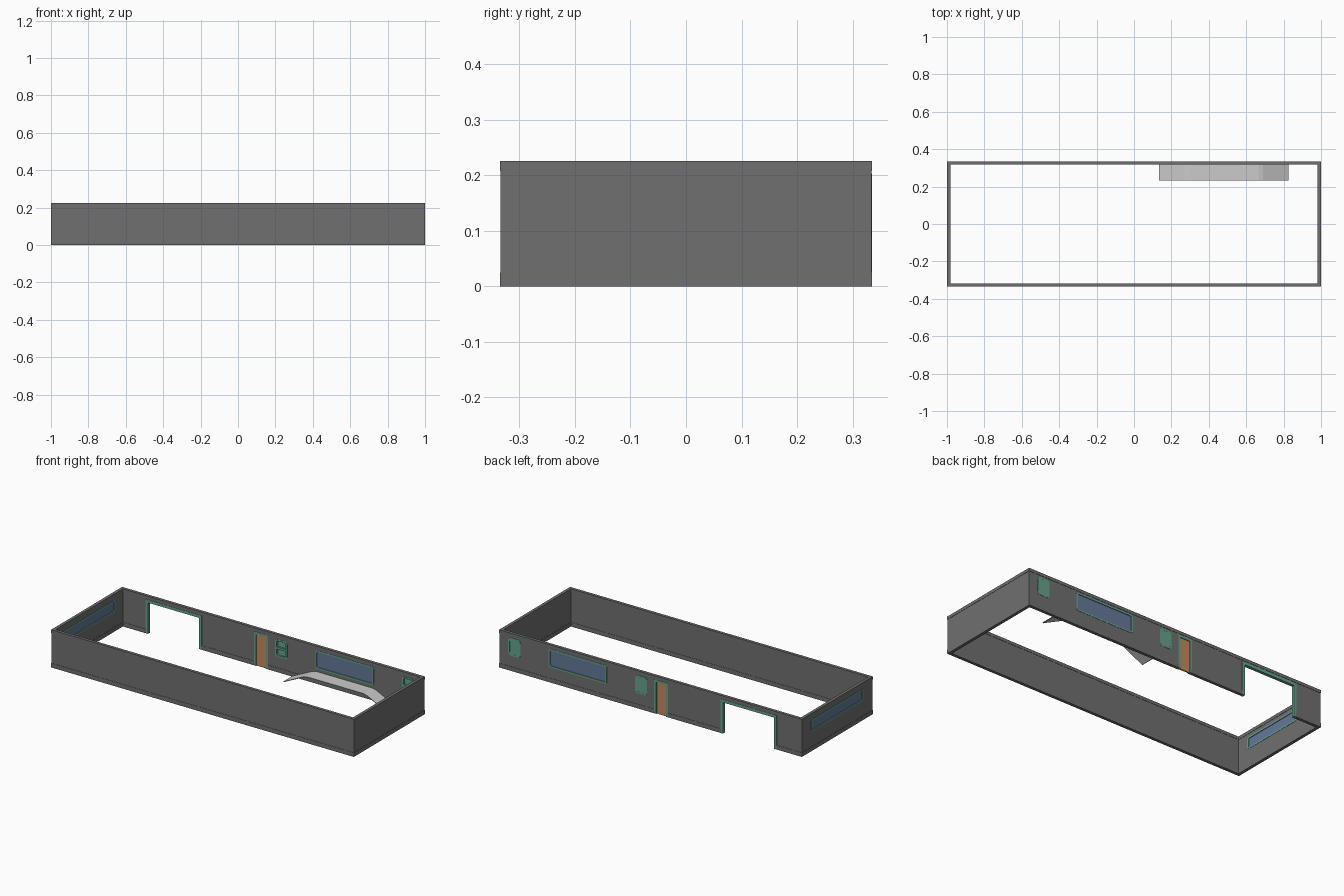
import bpy, bmesh, math

if "Cube" in bpy.data.objects:
    bpy.data.objects.remove(bpy.data.objects["Cube"])

HX, HY, TOP, D = 1.0, 0.335, 0.225, 0.018   # half sizes, height, wall depth


def material(name, rgb):
    m = bpy.data.materials.new(name)
    m.diffuse_color = (*rgb, 1)
    m.use_nodes = True
    m.node_tree.nodes["Principled BSDF"].inputs["Base Color"].default_value = m.diffuse_color
    return m


DARK = material("dark_wall", (0.16, 0.16, 0.16))
GREEN = material("green_trim", (0.13, 0.36, 0.26))
BLUE = material("blue_glass", (0.13, 0.19, 0.32))
ORANGE = material("orange_door", (0.55, 0.25, 0.11))

# Maps (along, up, depth from outer face) to world space
PLACE = {
    "back": lambda u, v, d: (u, HY - d, v),
    "left": lambda u, v, d: (-HX + d, u, v),
    "plan": lambda u, v, d: (u, v, d),
}


def rounded(u0, u1, v0, v1, r=0.0, n=4):
    if r <= 0:
        return [(u0, v0), (u1, v0), (u1, v1), (u0, v1)]
    pts = []
    corners = [(u0 + r, v0 + r), (u1 - r, v0 + r), (u1 - r, v1 - r), (u0 + r, v1 - r)]
    for i, (cu, cv) in enumerate(corners):
        for k in range(n + 1):
            a = math.pi * (1 + i / 2 + k / n / 2)
            pts.append((cu + r * math.cos(a), cv + r * math.sin(a)))
    return pts


def solid(name, side, outer, d0, d1, mat=None, inner=None):
    """Extrude an outline, or the ring between two outlines, through depth."""
    bm = bmesh.new()
    f = PLACE[side]
    loops = [[[bm.verts.new(f(u, v, d)) for u, v in pts] for d in (d0, d1)]
             for pts in ([outer, inner] if inner else [outer])]
    n = len(outer)
    for near, far in loops:
        for i in range(n):
            j = (i + 1) % n
            bm.faces.new((near[i], near[j], far[j], far[i]))
    for k in (0, 1):
        if inner:
            a, b = loops[0][k], loops[1][k]
            for i in range(n):
                j = (i + 1) % n
                bm.faces.new((a[i], a[j], b[j], b[i]))
        else:
            bm.faces.new(loops[0][k])
    bmesh.ops.recalc_face_normals(bm, faces=bm.faces[:])
    me = bpy.data.meshes.new(name)
    bm.to_mesh(me)
    bm.free()
    ob = bpy.data.objects.new(name, me)
    bpy.context.collection.objects.link(ob)
    if mat:
        me.materials.append(mat)
    return ob


def cut(ob, side, outline):
    cutter = solid("cutter", side, outline, -0.02, 0.05)
    cutter.hide_render = True
    mod = ob.modifiers.new("opening", 'BOOLEAN')
    mod.operation, mod.solver, mod.object = 'DIFFERENCE', 'EXACT', cutter
    bpy.context.view_layer.objects.active = ob
    bpy.ops.object.modifier_apply(modifier=mod.name)
    bpy.data.objects.remove(cutter)


def wall_loop(name, inset, thick, z0, z1):
    rect = lambda i: rounded(-HX + i, HX - i, -HY + i, HY - i)
    return solid(name, "plan", rect(inset), z0, z1, DARK, rect(inset + thick))


# Four walls with a top rail and a base rail
walls = wall_loop("walls", 0.0015, D - 0.003, 0.025, 0.207)
base = wall_loop("base_rail", 0, D, 0, 0.025)
wall_loop("top_rail", 0, D, 0.207, TOP)


# Green casing around an opening that reaches the floor
def casing(name, u0, u1, top, w):
    for part in (walls, base):
        cut(part, "back", rounded(u0 + 0.003, u1 - 0.003, -0.05, top - 0.003))
    outline = [(u0, 0), (u0, top), (u1, top), (u1, 0),
               (u1 - w, 0), (u1 - w, top - w), (u0 + w, top - w), (u0 + w, 0)]
    solid(name, "back", outline, 0, D, GREEN)


casing("wide_opening_casing", -0.834, -0.462, 0.203, 0.017)
casing("door_casing", -0.116, -0.024, 0.203, 0.014)
solid("door", "back", rounded(-0.102, -0.038, 0, 0.189), 0.005, 0.013, ORANGE)


# Framed windows
def window(name, side, u0, u1, v0, v1, r, w):
    cut(walls, side, rounded(u0 + 0.003, u1 - 0.003, v0 + 0.003, v1 - 0.003, r))
    inner = (u0 + w, u1 - w, v0 + w, v1 - w)
    solid(name + "_frame", side, rounded(u0, u1, v0, v1, r), 0, D, GREEN,
          rounded(*inner, r * 0.6))
    return inner


for name, side, box in (("long_window", "back", (0.289, 0.674, 0.09, 0.2)),
                        ("end_window", "left", (-0.245, 0.245, 0.115, 0.187))):
    u0, u1, v0, v1 = window(name, side, *box, 0.012, 0.009)
    solid(name + "_glass", side, rounded(u0 - .002, u1 + .002, v0 - .002, v1 + .002),
          0.004, 0.014, BLUE)

# Small windows: closed shutter outside, frame with cross bar inside
for i, u in enumerate((0.063, 0.9)):
    name = f"small_window_{i + 1}"
    box = (u - 0.04, u + 0.04, 0.09, 0.197)
    u0, u1, v0, v1 = window(name, "back", *box, 0.018, 0.01)
    solid(name + "_shutter", "back", rounded(u0 - .002, u1 + .002, v0 - .002, v1 + .002, 0.01),
          0.0005, 0.007, GREEN)
    mid = (v0 + v1) / 2
    solid(name + "_bar", "back", rounded(u0, u1, mid - 0.006, mid + 0.006), 0.006, D, GREEN)

# Thin raised shelf with a ramp at each end, inside the back wall
top = [(0.135, 0.002), (0.27, 0.067), (0.295, 0.073),
       (0.665, 0.073), (0.69, 0.067), (0.825, 0.002)]
under = [(u, v - 0.004) for u, v in reversed(top)]
under[0], under[-1] = (0.82, 0), (0.14, 0)
solid("ramped_shelf", "back", top + under, D, 0.102)
